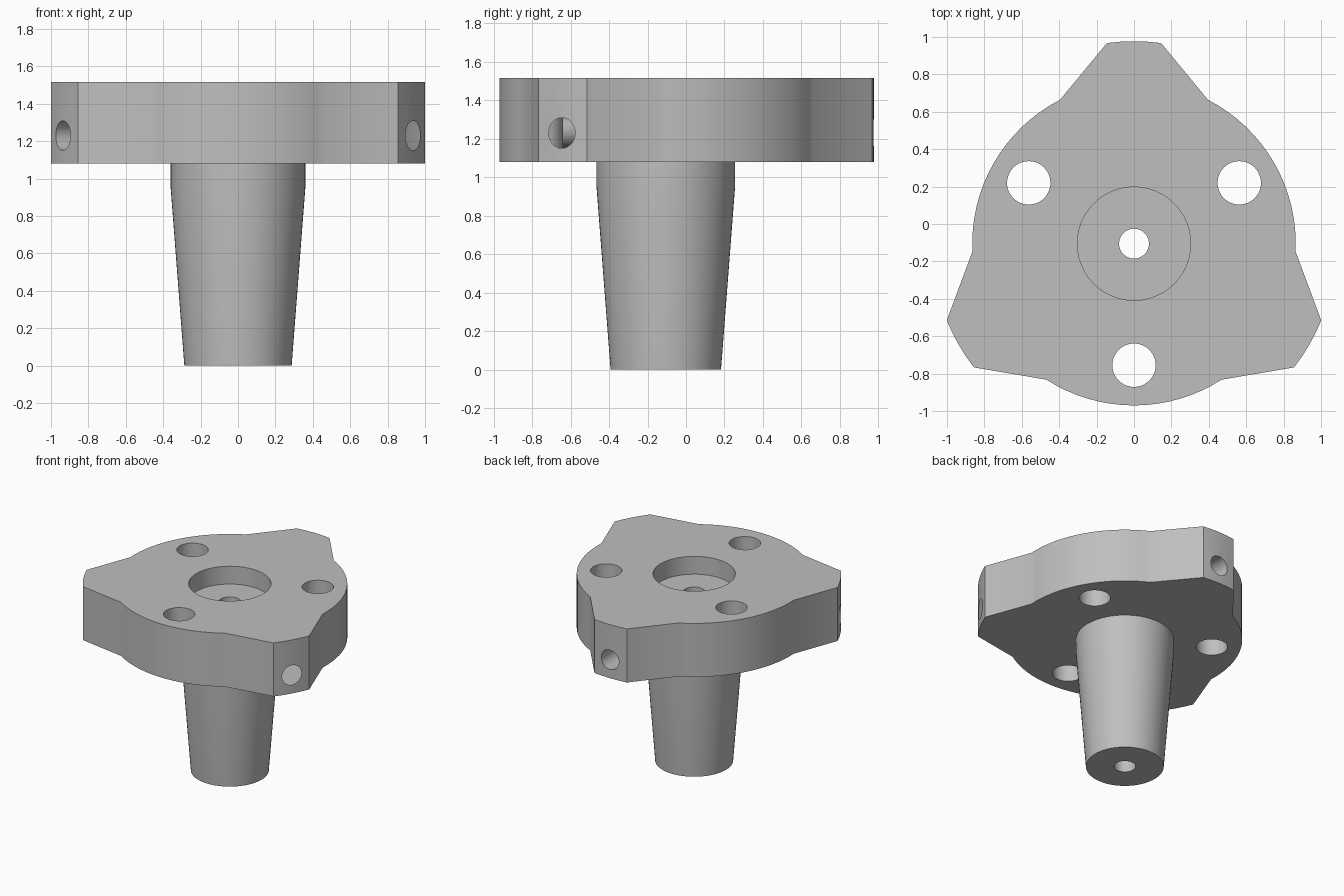
import bpy
import bmesh
from math import radians, sin, cos, pi
from mathutils import Matrix, Vector

if "Cube" in bpy.data.objects:
    bpy.data.objects.remove(bpy.data.objects["Cube"])

AXIS_Y = -0.105
BOTTOM, TOP = 1.08, 1.515
DISC_R, LOBE_R = 0.865, 1.082
BORE_R = 0.08
LOBE_ANGLES = (90, 210, 330)

grey = bpy.data.materials.new("plain grey")
grey.use_nodes = True
colour = (0.52, 0.52, 0.52, 1)
grey.diffuse_color = colour
grey.node_tree.nodes["Principled BSDF"].inputs["Base Color"].default_value = colour


def new_object(name, bm):
    bmesh.ops.recalc_face_normals(bm, faces=bm.faces)
    mesh = bpy.data.meshes.new(name)
    bm.to_mesh(mesh)
    bm.free()
    mesh.materials.append(grey)
    obj = bpy.data.objects.new(name, mesh)
    bpy.context.collection.objects.link(obj)
    obj.location.y = AXIS_Y
    return obj


def activate(obj):
    bpy.ops.object.select_all(action='DESELECT')
    obj.select_set(True)
    bpy.context.view_layer.objects.active = obj


def smooth(obj):
    activate(obj)
    bpy.ops.object.shade_smooth_by_angle(angle=radians(30))


def cut_cylinder(target, radius, start, end):
    """Drill a round hole between two points given from the centre axis."""
    start, end = Vector(start), Vector(end)
    way = end - start
    turn = way.to_track_quat('Z', 'Y').to_matrix().to_4x4()
    bm = bmesh.new()
    bmesh.ops.create_cone(bm, cap_ends=True, segments=48, radius1=radius,
                          radius2=radius, depth=way.length,
                          matrix=Matrix.Translation((start + end) / 2) @ turn)
    cutter = new_object("cutter", bm)
    cutter.hide_render = True
    bpy.context.view_layer.update()
    activate(target)
    mod = target.modifiers.new("hole", 'BOOLEAN')
    mod.operation = 'DIFFERENCE'
    mod.solver = 'EXACT'
    mod.object = cutter
    bpy.ops.object.modifier_apply(modifier=mod.name)
    bpy.data.objects.remove(cutter)


def polar(radius, degrees, z):
    a = radians(degrees)
    return (radius * cos(a), radius * sin(a), z)


# Flange: disc with three tapering lobes
bm = bmesh.new()
outline = []
for a in LOBE_ANGLES:
    for i in range(5):
        outline.append(polar(LOBE_R, a - 7.7 + 15.4 * i / 4, BOTTOM))
    for i in range(17):
        outline.append(polar(DISC_R, a + 27.2 + 65.6 * i / 16, BOTTOM))
base = bm.faces.new([bm.verts.new(p) for p in outline])
raised = bmesh.ops.extrude_face_region(bm, geom=[base], use_keep_orig=True)
bmesh.ops.translate(bm, vec=(0, 0, TOP - BOTTOM),
                    verts=[v for v in raised["geom"] if isinstance(v, bmesh.types.BMVert)])
flange = new_object("flange", bm)

# Centre bore and counterbore
cut_cylinder(flange, BORE_R, (0, 0, 1), (0, 0, 1.6))
cut_cylinder(flange, 0.303, (0, 0, TOP - 0.145), (0, 0, 1.6))

# Bolt holes between the lobes, and cross holes running in from the lobes
for a in LOBE_ANGLES:
    cut_cylinder(flange, 0.116, polar(0.65, a + 60, 1), polar(0.65, a + 60, 1.6))
    cut_cylinder(flange, 0.079, polar(0.01, a, 1.23), polar(1.2, a, 1.23))
smooth(flange)

# Tapered hollow stem
profile = [(BORE_R, 0), (0.287, 0), (0.36, 0.95), (0.36, BOTTOM), (BORE_R, BOTTOM)]
bm = bmesh.new()
ring = [bm.verts.new((r, 0, z)) for r, z in profile]
edges = [bm.edges.new((ring[i], ring[(i + 1) % len(ring)])) for i in range(len(ring))]
bmesh.ops.spin(bm, geom=ring + edges, cent=(0, 0, 0), axis=(0, 0, 1),
               angle=2 * pi, steps=64, use_merge=True)
bmesh.ops.remove_doubles(bm, verts=bm.verts, dist=0.0001)
stem = new_object("stem", bm)
smooth(stem)
